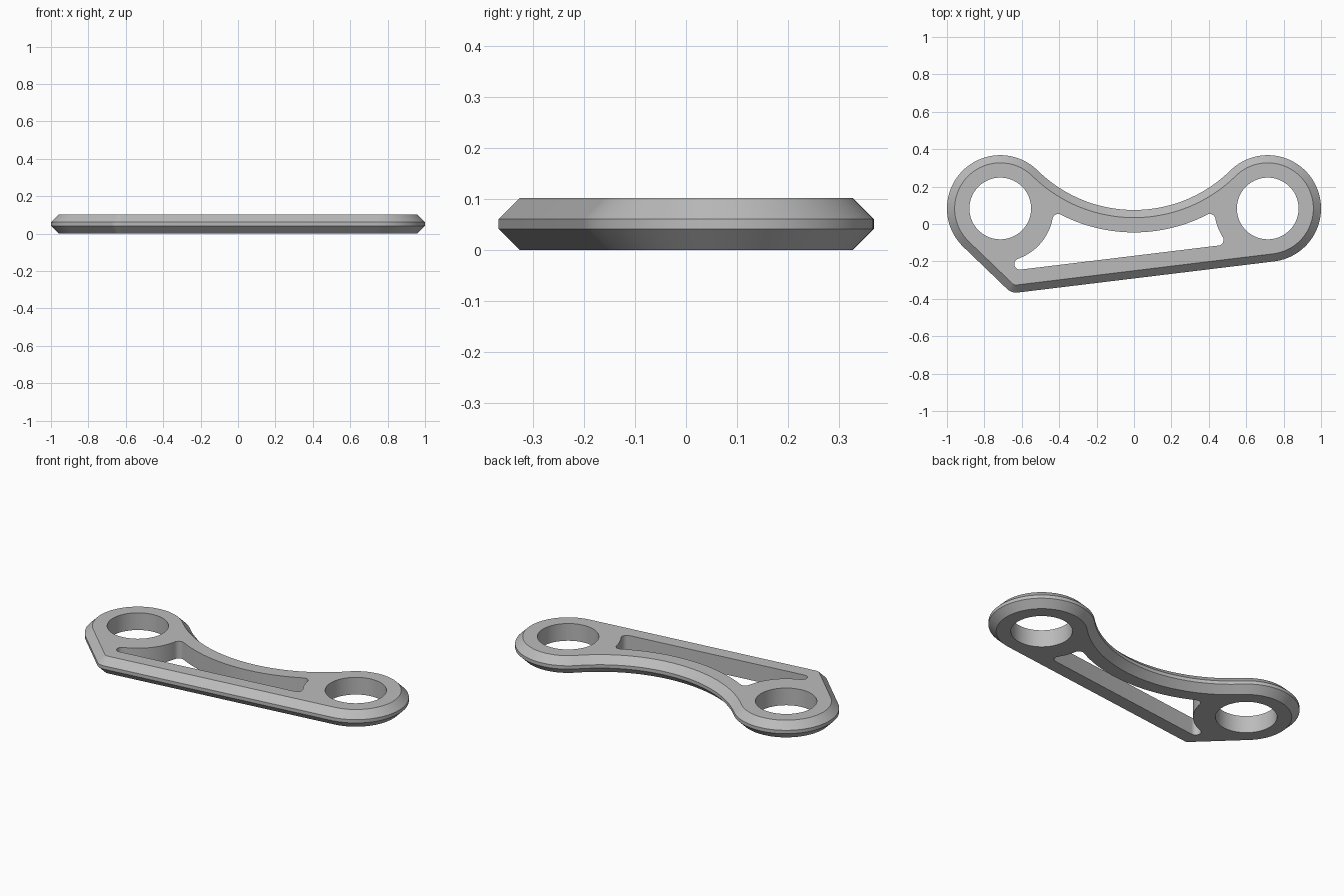
import bpy, bmesh
from math import acos, atan2, cos, pi, sin, sqrt
from mathutils import Vector

if "Cube" in bpy.data.objects:
    bpy.data.objects.remove(bpy.data.objects["Cube"])

# Main dimensions
HEIGHT, CHAMFER = 0.102, 0.041
EYE_R, HOLE_R, CORNER_R, FILLET = 0.285, 0.165, 0.07, 0.03
RIM = 0.12
right = Vector((0.715, 0.083))
left = Vector((-0.715, 0.083))
corner = Vector((-0.63, -0.297))
saddle = Vector((0, 0.8085))
SADDLE_R = saddle.y - 0.075


def angle(v):
    return atan2(v.y, v.x)


def polar(a):
    return Vector((cos(a), sin(a)))


def arc(center, r, a0, a1, steps, ccw=True):
    sweep = (a1 - a0) % (2 * pi) if ccw else -((a0 - a1) % (2 * pi))
    return [center + r * polar(a0 + sweep * i / steps) for i in range(steps + 1)]


def tangent(c1, r1, c2, r2):
    """Angle of the outward normal of the line touching both circles."""
    d = c2 - c1
    return angle(d) - acos((r1 - r2) / d.length)


def meet(c1, r1, c2, r2, side):
    """Point at distance r1 from c1 and r2 from c2."""
    d = c2 - c1
    along = (d.length_squared + r1 * r1 - r2 * r2) / (2 * d.length)
    across = sqrt(r1 * r1 - along * along)
    u = d.normalized()
    return c1 + u * along + side * across * Vector((-u.y, u.x))


bottom = tangent(corner, CORNER_R, right, EYE_R)
slant = tangent(left, EYE_R, corner, CORNER_R)


def outline(inset):
    to_right, to_left = angle(saddle - right), angle(saddle - left)
    return (arc(corner, CORNER_R - inset, slant, bottom, 12)
            + arc(right, EYE_R - inset, bottom, to_right, 56)
            + arc(saddle, SADDLE_R + inset, to_right + pi, to_left + pi, 40, False)[1:-1]
            + arc(left, EYE_R - inset, to_left, slant, 56))


def pocket():
    # Fillet centres where the pocket walls meet
    reach = EYE_R + FILLET
    top_r = SADDLE_R + RIM
    tr = meet(saddle, top_r + FILLET, right, reach, -1)
    tl = meet(saddle, top_r + FILLET, left, reach, 1)
    n = polar(bottom)
    level = n.dot(corner) + CORNER_R - RIM - FILLET

    def on_floor(eye, side):
        drop = level - n.dot(eye)
        return eye + n * drop + side * sqrt(reach**2 - drop**2) * Vector((-n.y, n.x))

    br, bl = on_floor(right, -1), on_floor(left, 1)
    return (arc(br, FILLET, bottom, angle(right - br), 10)
            + arc(right, EYE_R, angle(br - right), angle(tr - right), 16, False)[1:-1]
            + arc(tr, FILLET, angle(right - tr), angle(saddle - tr), 10)
            + arc(saddle, top_r, angle(tr - saddle), angle(tl - saddle), 32, False)[1:-1]
            + arc(tl, FILLET, angle(saddle - tl), angle(left - tl), 10)
            + arc(left, EYE_R, angle(tl - left), angle(bl - left), 16, False)[1:-1]
            + arc(bl, FILLET, angle(left - bl), bottom, 10))


bm = bmesh.new()
caps = {0: [], HEIGHT: []}


def wall(layers):
    """Join stacked loops with quads and keep the end loops for the caps."""
    rings = [[bm.verts.new((p.x, p.y, z)) for p in pts] for z, pts in layers]
    count = len(rings[0])
    for low, high in zip(rings, rings[1:]):
        for i in range(count):
            j = (i + 1) % count
            bm.faces.new((low[i], low[j], high[j], high[i]))
    for z, ring in ((0, rings[0]), (HEIGHT, rings[-1])):
        caps[z] += [bm.edges.get((ring[i - 1], ring[i])) for i in range(count)]


# Chamfered outer wall
wall([(0, outline(CHAMFER)), (CHAMFER, outline(0)),
      (HEIGHT - CHAMFER, outline(0)), (HEIGHT, outline(CHAMFER))])
# Straight walls of the two eyes and the pocket
for loop in (arc(left, HOLE_R, 0, 1.999 * pi, 72)[:-1],
             arc(right, HOLE_R, 0, 1.999 * pi, 72)[:-1], pocket()):
    wall([(0, loop), (HEIGHT, loop)])
# Flat top and underside
for z, edges in caps.items():
    bmesh.ops.triangle_fill(bm, edges=edges, use_beauty=True,
                            normal=(0, 0, 1 if z else -1))
bmesh.ops.recalc_face_normals(bm, faces=bm.faces)

mesh = bpy.data.meshes.new("link_plate")
bm.to_mesh(mesh)
bm.free()
plate = bpy.data.objects.new("link_plate", mesh)
bpy.context.collection.objects.link(plate)

# Plain grey metal
grey = bpy.data.materials.new("grey")
grey.use_nodes = True
color = (0.5, 0.5, 0.5, 1)
grey.diffuse_color = color
grey.node_tree.nodes["Principled BSDF"].inputs["Base Color"].default_value = color
mesh.materials.append(grey)

bpy.ops.object.select_all(action="DESELECT")
plate.select_set(True)
bpy.context.view_layer.objects.active = plate
bpy.ops.object.shade_smooth_by_angle(angle=0.5)
